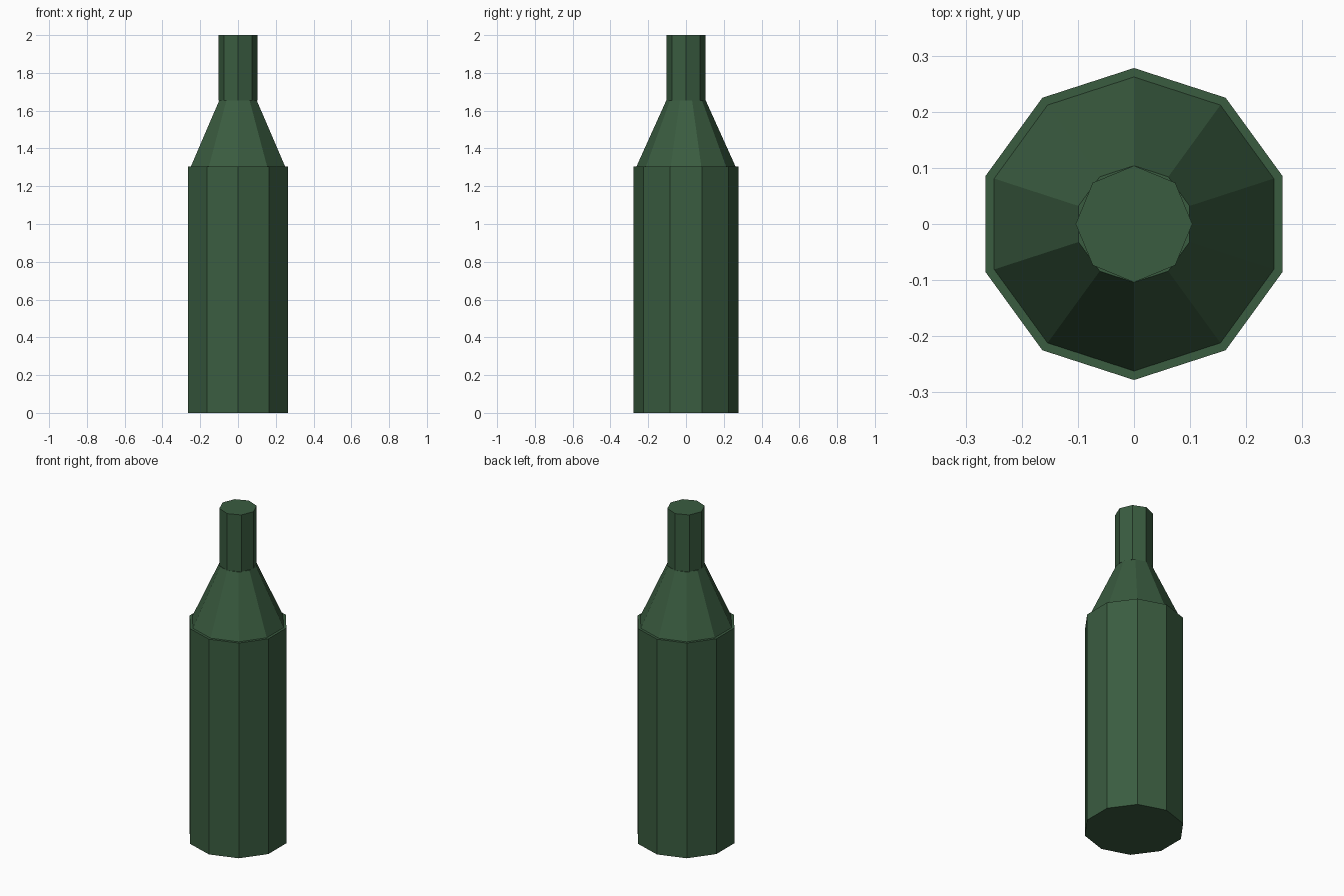
import bpy
import bmesh
from mathutils import Matrix

cube = bpy.data.objects.get("Cube")
if cube:
    bpy.data.objects.remove(cube, do_unlink=True)

# Green glass colour
glass = bpy.data.materials.new("bottle_green")
glass.use_nodes = True
colour = (0.042, 0.107, 0.051, 1)
glass.diffuse_color = colour
glass.node_tree.nodes["Principled BSDF"].inputs["Base Color"].default_value = colour


def prism(name, sides, bottom_radius, top_radius, low, high):
    """Flat-faced capped cylinder or cone with a corner facing +y."""
    bm = bmesh.new()
    bmesh.ops.create_cone(
        bm, cap_ends=True, segments=sides,
        radius1=bottom_radius, radius2=top_radius, depth=high - low,
        matrix=Matrix.Translation((0, 0, (low + high) / 2)))
    mesh = bpy.data.meshes.new(name)
    bm.to_mesh(mesh)
    bm.free()
    mesh.materials.append(glass)
    obj = bpy.data.objects.new(name, mesh)
    bpy.context.collection.objects.link(obj)
    return obj


# Stacked parts, bottom to top
prism("bottle_body", 10, 0.278, 0.278, 0, 1.305)
prism("bottle_shoulder", 10, 0.262, 0.104, 1.305, 1.655)
prism("bottle_neck", 8, 0.104, 0.104, 1.655, 2)
